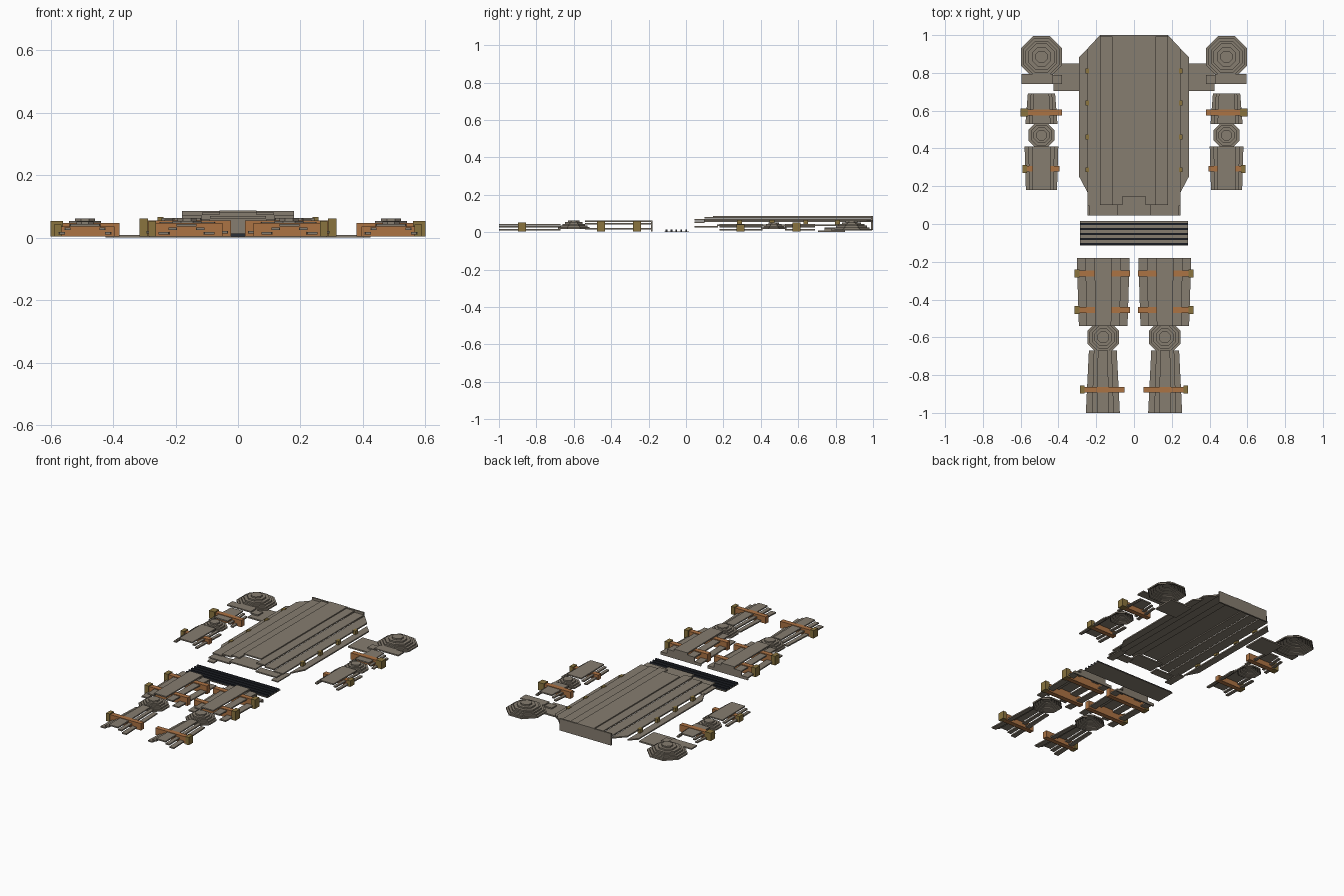
import bpy, bmesh, math

if "Cube" in bpy.data.objects:
    bpy.data.objects.remove(bpy.data.objects["Cube"])


def material(name, rgb):
    m = bpy.data.materials.new(name)
    lin = [(c / 255 / 12.92) if c < 10 else ((c / 255 + 0.055) / 1.055) ** 2.4 for c in rgb]
    m.diffuse_color = (*lin, 1)
    m.use_nodes = True
    m.node_tree.nodes["Principled BSDF"].inputs["Base Color"].default_value = m.diffuse_color
    return m


PLATE = material("weathered grey plate", (134, 125, 112))
LEATHER = material("tan leather", (172, 115, 68))
BRASS = material("dull brass", (138, 116, 62))
DARK = material("dark blue cloth", (42, 46, 54))
T = 0.008  # sheet thickness


def finish(name, bm, mat):
    bmesh.ops.recalc_face_normals(bm, faces=bm.faces)
    me = bpy.data.meshes.new(name)
    bm.to_mesh(me)
    bm.free()
    me.materials.append(mat)
    ob = bpy.data.objects.new(name, me)
    bpy.context.collection.objects.link(ob)
    return ob


def sheet(name, pts, z0, z1, mat=PLATE):
    """Flat outline extruded from z0 to z1."""
    bm = bmesh.new()
    face = bm.faces.new([bm.verts.new((x, y, z0)) for x, y in pts])
    up = bmesh.ops.extrude_face_region(bm, geom=[face])["geom"]
    bmesh.ops.translate(bm, vec=(0, 0, z1 - z0),
                        verts=[v for v in up if isinstance(v, bmesh.types.BMVert)])
    return finish(name, bm, mat)


def box(name, x0, x1, y0, y1, z0, z1, mat=PLATE):
    return sheet(name, [(x0, y0), (x1, y0), (x1, y1), (x0, y1)], z0, z1, mat)


def dome(name, cx, cy, radii, z0, step):
    """Hollow stepped octagonal cap."""
    outer, inner = [], []
    for i, r in enumerate(radii):
        z = z0 + i * step
        outer += [(r, z), (r, z + step)]
        inner += [(r - 0.006, z), (r - 0.006, z + step - 0.004)]
    loop = outer + [(0, outer[-1][1]), (0, inner[-1][1])] + inner[::-1]
    bm = bmesh.new()
    rings = []
    for k in range(8):
        a = math.radians(22.5 + 45 * k)
        rings.append([bm.verts.new((cx + r * math.cos(a), cy + r * math.sin(a), z))
                      for r, z in loop])
    n = len(loop)
    for k in range(8):
        a, b = rings[k], rings[(k + 1) % 8]
        for i in range(n):
            j = (i + 1) % n
            bm.faces.new((a[i], a[j], b[j], b[i]))
    bmesh.ops.remove_doubles(bm, verts=bm.verts, dist=1e-5)
    return finish(name, bm, PLATE)


def limb(name, cx, ytop, ybot, strips, wtop=1.0, wbot=1.0):
    """Lengthwise strips stepping down from the middle; each is (inner, outer, z)."""
    for a, b, z in strips:
        sides = (0,) if a == 0 else (-1, 1)
        for d in sides:
            x0, x1 = (-b, b) if d == 0 else (d * a, d * b)
            sheet(name, [(cx + x0 * wbot, ybot), (cx + x1 * wbot, ybot),
                         (cx + x1 * wtop, ytop), (cx + x0 * wtop, ytop)], z, z + T)


def strap(name, s, x_in, x_out, y, top, pad=0.024):
    """Leather cross band with a brass buckle on the outer end."""
    box(name, s * x_in, s * (x_out - pad), y - 0.015, y + 0.015, 0.004, top, LEATHER)
    box(name + "_buckle", s * (x_out - pad), s * x_out, y - 0.021, y + 0.021,
        0.004, top + 0.006, BRASS)


# Breastplate: strips stepping down from the centre
sheet("breast_centre", [(-0.06, 0.145), (0.06, 0.145), (0.06, 1), (-0.06, 1)], 0.08, 0.088)
for s in (-1, 1):
    for pts, z in (
        ([(0.06, 0.1), (0.115, 0.1), (0.115, 1), (0.06, 1)], 0.073),
        ([(0.115, 0.1), (0.18, 0.1), (0.18, 1), (0.115, 1)], 0.064),
        ([(0.18, 0.095), (0.245, 0.095), (0.245, 0.93), (0.18, 1)], 0.055),
        ([(0.245, 0.165), (0.29, 0.25), (0.29, 0.885), (0.245, 0.93)], 0.034),
    ):
        sheet("breast_strip", [(s * x, y) for x, y in pts], z, z + T)
    # Rivets on the outer strip
    for y in (0.81, 0.64, 0.46, 0.287):
        box("rivet", s * 0.238, s * 0.258, y - 0.013, y + 0.013, 0.042, 0.066, BRASS)
    # Belly plate sides
    box("belly_side", s * 0.09, s * 0.235, 0.045, 0.1, 0.05, 0.058)
    box("belly_edge", s * 0.2, s * 0.245, 0.045, 0.17, 0.026, 0.033)
box("belly_middle", -0.09, 0.09, 0.045, 0.15, 0.062, 0.07)
box("collar_wall", -0.18, 0.18, 0.99, 1.0, 0.012, 0.086)

# Belt: base sheet with dark ridges
box("belt_base", -0.285, 0.285, -0.115, 0.015, 0.0, 0.004)
for i in range(5):
    y = -0.105 + i * 0.0265
    box("belt_ridge", -0.285, 0.285, y - 0.005, y + 0.005, 0.004, 0.014, DARK)

for s in (-1, 1):
    # Shoulder
    ax = s * 0.49
    box("shoulder_strap", s * 0.27, s * 0.425, 0.705, 0.85, 0.0, 0.009)
    dome("shoulder_cap", ax, 0.885, (0.118, 0.105, 0.09, 0.076, 0.055, 0.034), 0.008, 0.009)
    box("shoulder_skirt", s * 0.43, s * 0.595, 0.74, 0.795, 0.018, 0.026)
    box("shoulder_skirt_tab", s * 0.38, s * 0.43, 0.74, 0.79, 0.01, 0.018)

    # Arm
    arm = ((0, 0.048, 0.036), (0.048, 0.066, 0.024), (0.066, 0.085, 0.01))
    limb("upper_arm", ax, 0.69, 0.53, arm, 0.85, 1.0)
    strap("upper_arm_band", s, 0.38, 0.6, 0.59, 0.047, 0.04)
    dome("elbow_cap", ax, 0.47, (0.074, 0.06, 0.045, 0.03), 0.016, 0.009)
    limb("forearm", ax, 0.41, 0.18, arm, 1.05, 0.97)
    strap("forearm_band", s, 0.395, 0.59, 0.292, 0.036)

    # Thigh
    lx = s * 0.163
    thigh = ((0, 0.046, 0.056), (0.046, 0.095, 0.042), (0.095, 0.14, 0.014))
    limb("thigh", lx, -0.18, -0.54, thigh, 1.0, 0.92)
    for x0, x1, top in ((-0.14, -0.095, 0.022), (-0.095, -0.046, 0.05),
                        (-0.046, 0.046, 0.064), (0.046, 0.095, 0.05), (0.095, 0.14, 0.022)):
        box("thigh_end_wall", lx + x0, lx + x1, -0.188, -0.18, 0.004, top)
    for y in (-0.262, -0.455):
        # Band passes over the side strips and under the middle one
        box("thigh_band", s * 0.022, s * 0.29, y - 0.015, y + 0.015, 0.004, 0.055, LEATHER)
        box("thigh_buckle", s * 0.288, s * 0.316, y - 0.022, y + 0.022, 0.004, 0.061, BRASS)

    # Knee and shin
    dome("knee_cap", lx, -0.6, (0.09, 0.078, 0.064, 0.05, 0.033), 0.018, 0.009)
    shin = ((0, 0.032, 0.036), (0.032, 0.058, 0.024), (0.058, 0.09, 0.01))
    limb("shin", s * 0.165, -0.67, -1.0, shin, 0.82, 1.0)
    strap("shin_band", s, 0.05, 0.287, -0.877, 0.047)
